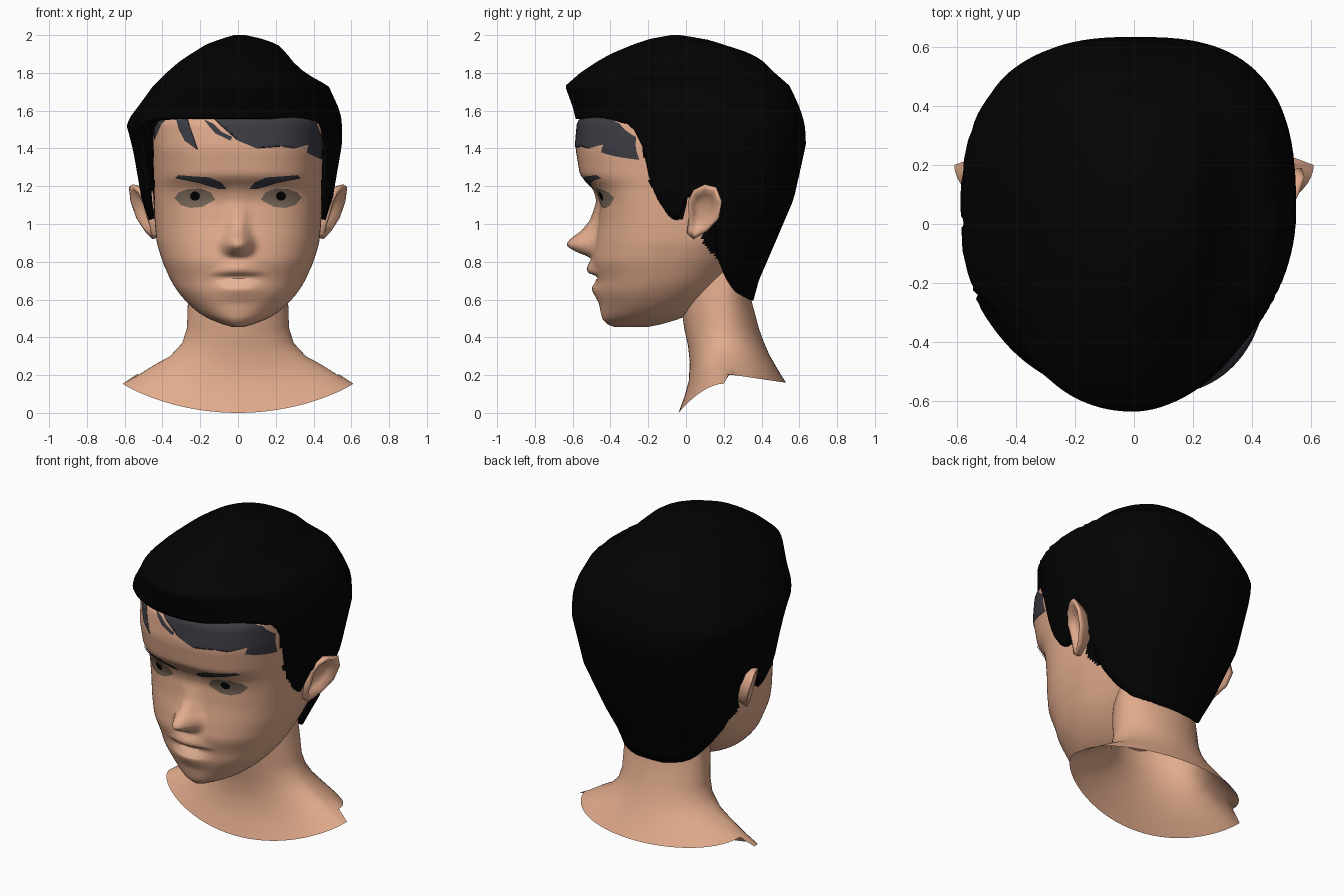
import bpy
import bmesh
from math import sin, cos, pi, copysign
from mathutils import Vector
from mathutils.bvhtree import BVHTree

cube = bpy.data.objects.get("Cube")
if cube:
    bpy.data.objects.remove(cube)


def material(name, r, g, b):
    m = bpy.data.materials.new(name)
    m.use_nodes = True
    m.diffuse_color = (r, g, b, 1)
    bsdf = m.node_tree.nodes["Principled BSDF"]
    bsdf.inputs["Base Color"].default_value = (r, g, b, 1)
    bsdf.inputs["Roughness"].default_value = 0.9
    return m


SKIN = material("skin", 0.76, 0.41, 0.265)
HAIR = material("black_hair", 0.0008, 0.0008, 0.0008)
STRAND = material("slate_strands", 0.045, 0.045, 0.058)
BROW = material("dark_brow", 0.038, 0.04, 0.05)
EYE = material("eye_brown", 0.21, 0.15, 0.11)
LOWER_LIP = material("lower_lip_pink", 0.8, 0.46, 0.31)


def at(table, t):
    """Linear lookup in rows sorted by their first value."""
    if t <= table[0][0]:
        return table[0][1:]
    for p, q in zip(table, table[1:]):
        if t <= q[0]:
            k = (t - p[0]) / (q[0] - p[0])
            return [u + (v - u) * k for u, v in zip(p[1:], q[1:])]
    return table[-1][1:]


def soft(table, t, reach):
    """Lookup averaged over nearby heights, to round the corners."""
    samples = [at(table, t + reach * k / 3) for k in range(-3, 4)]
    return [sum(col) / len(samples) for col in zip(*samples)]


def oval(a, xl, xr, yf, yb, n=2.0):
    """Point on a lopsided superellipse; angle 0 is the front."""
    s, c = sin(a), -cos(a)
    s = copysign(abs(s) ** (2 / n), s)
    c = copysign(abs(c) ** (2 / n), c)
    return s * (xr if s > 0 else xl), (yf + yb) / 2 + c * (yb - yf) / 2


def finish(name, bm, *mats):
    mesh = bpy.data.meshes.new(name)
    bm.to_mesh(mesh)
    bm.free()
    for m in mats:
        mesh.materials.append(m)
    mesh.shade_smooth()
    obj = bpy.data.objects.new(name, mesh)
    bpy.context.collection.objects.link(obj)
    return obj


def loft(rows, cap_start=False, cap_end=False):
    bm = bmesh.new()
    grid = [[bm.verts.new(p) for p in row] for row in rows]
    n = len(grid[0])
    for r, q in zip(grid, grid[1:]):
        for i in range(n):
            j = (i + 1) % n
            bm.faces.new((r[i], r[j], q[j], q[i]))
    if cap_start:
        bm.faces.new(grid[0])
    if cap_end:
        bm.faces.new(grid[-1])
    bmesh.ops.recalc_face_normals(bm, faces=bm.faces)
    return bm


def angles(n):
    return [2 * pi * i / n for i in range(n)]


# Head: height, half width, front, back, squareness
HEAD = [(0.455, 0.03, -0.38, -0.2, 2), (0.47, 0.09, -0.43, -0.12, 2), (0.5, 0.165, -0.445, -0.02, 2),
        (0.55, 0.235, -0.455, 0.07, 2), (0.6, 0.285, -0.465, 0.13, 2.1), (0.65, 0.325, -0.475, 0.18, 2.2),
        (0.7, 0.355, -0.475, 0.23, 2.2), (0.8, 0.4, -0.5, 0.31, 2.3), (0.9, 0.43, -0.485, 0.38, 2.4),
        (1.0, 0.44, -0.465, 0.42, 2.6), (1.12, 0.447, -0.455, 0.47, 2.9), (1.19, 0.45, -0.485, 0.5, 2.8),
        (1.25, 0.452, -0.56, 0.52, 2.6), (1.4, 0.458, -0.585, 0.53, 2.7), (1.55, 0.46, -0.572, 0.52, 2.6),
        (1.61, 0.4, -0.48, 0.48, 2.2), (1.75, 0.25, -0.35, 0.3, 2)]
# Bumps: height, depth, half width
NOSE = [(0.82, 0, 0.08), (0.85, 0.085, 0.105), (0.885, 0.15, 0.115), (0.92, 0.135, 0.11),
        (0.96, 0.085, 0.085), (1.02, 0.045, 0.075), (1.12, 0.018, 0.07), (1.24, 0, 0.06)]
MOUTH = [(0.58, 0, 0.18), (0.655, 0.026, 0.18), (0.715, -0.012, 0.18), (0.722, -0.015, 0.18),
         (0.742, 0.035, 0.18), (0.765, 0.035, 0.15), (0.82, 0, 0.1)]
# Hairline: depth, height
LINE = [(-0.42, 1.56), (-0.3, 1.53), (-0.24, 1.46), (-0.21, 1.33), (-0.19, 1.22), (-0.15, 1.13),
        (-0.08, 1.03), (-0.03, 1.02), (0, 1.14), (0.14, 1.16), (0.17, 0.82), (0.22, 0.7),
        (0.28, 0.63), (0.35, 0.6)]


def head_point(a, z):
    w, yf, yb, square = soft(HEAD, z, min(0.025, z - 0.455))
    x, y = oval(a, w, w, yf, yb, square)
    if cos(a) > 0:
        for depth, half in (soft(NOSE, z, 0.01), at(MOUTH, z)):
            k = max(0, 1 - abs(x) / half)
            y -= depth * k * k * (3 - 2 * k)
    return x, y, z


levels = [0.455 + 1.295 * i / 100 for i in range(101)]
bm = loft([[head_point(a, z) for a in angles(144)] for z in levels], True, True)
for f in bm.faces:
    c = f.calc_center_median()
    under_hair = c.z > at(LINE, c.y)[0] + 0.01
    behind_ear = c.y > 0.09 and c.z > 0.98 - c.y
    f.material_index = int(under_hair or behind_ear)
surface = BVHTree.FromBMesh(bm)
finish("head", bm, SKIN, HAIR)

# Neck flaring into shoulders: half width, front, back, then heights at front, side, back
NECK = [(0.23, -0.02, 0.32, 0.85, 0.85, 0.85), (0.265, -0.03, 0.345, 0.6, 0.6, 0.6),
        (0.27, -0.01, 0.385, 0.45, 0.45, 0.45), (0.295, 0.01, 0.41, 0.36, 0.37, 0.38),
        (0.36, 0.02, 0.44, 0.27, 0.3, 0.31), (0.45, 0.015, 0.48, 0.17, 0.25, 0.24),
        (0.53, -0.01, 0.51, 0.08, 0.2, 0.19), (0.61, -0.04, 0.53, 0.0, 0.155, 0.16)]
MIDDLE = 0.2
rows = []
for i, (w, yf, yb, zf, zs, zb) in enumerate(NECK):
    row = []
    for a in angles(72):
        c = cos(a)
        x = w * sin(a)
        y = MIDDLE - c * (MIDDLE - yf if c > 0 else yb - MIDDLE)
        z = zs + ((zf if c > 0 else zb) - zs) * abs(c) ** 1.8
        if i == len(NECK) - 1 and c < -0.05:  # stepped rear edge
            x *= 0.88
            z += 0.055 * (1 - abs(c))
        row.append((x, y, z))
    rows.append(row)
finish("neck_and_shoulders", loft(rows), SKIN)

# Hair: height, right width, left width, front, back
CROWN = [(0.55, 0.28, 0.28, -0.4, 0.345), (0.7, 0.34, 0.34, -0.45, 0.385),
         (0.85, 0.415, 0.415, -0.5, 0.45), (1.13, 0.51, 0.5, -0.52, 0.57),
         (1.42, 0.56, 0.55, -0.55, 0.635), (1.52, 0.59, 0.55, -0.575, 0.63),
         (1.56, 0.575, 0.548, -0.585, 0.62), (1.62, 0.53, 0.53, -0.6, 0.6),
         (1.73, 0.45, 0.48, -0.64, 0.55), (1.8, 0.38, 0.355, -0.56, 0.47),
         (1.86, 0.31, 0.29, -0.47, 0.41), (1.9, 0.25, 0.26, -0.4, 0.35),
         (1.95, 0.17, 0.21, -0.28, 0.2), (1.98, 0.09, 0.13, -0.19, 0.1),
         (2.0, 0.02, 0.04, -0.08, -0.03)]


def hair_point(a, z):
    back, left = cos(a) < 0, sin(a) > 0
    fullness = (2.8 if left else 2.6) if back else (1.85 if left else 2.2)
    return (*oval(a, *at(CROWN, z), fullness), z)


columns = []
for a in angles(112):
    low = 2.0
    while low > at(LINE, hair_point(a, low)[1])[0]:
        low -= 0.005
    columns.append([hair_point(a, 2 - (2 - low) * (t / 36) ** 1.4) for t in range(37)])
hair = finish("hair", loft(list(zip(*columns)), cap_start=True), HAIR)
shell = hair.modifiers.new("thickness", "SOLIDIFY")
shell.thickness = 0.035
shell.offset = -1

# Ears: rim outline as depth and height, then nested scaled rings
RIM = [(0.01, 1.12), (0.04, 1.18), (0.1, 1.21), (0.16, 1.195), (0.19, 1.12), (0.175, 1.03),
       (0.11, 0.96), (0.04, 0.92), (0.005, 0.95), (0.015, 1.04)]
for side, label in ((1, "left_ear"), (-1, "right_ear")):
    rows = []
    for size, shift in ((0.7, -0.12), (0.97, -0.02), (1, 0), (0.8, 0.002), (0.62, -0.03), (0.3, -0.045)):
        row = []
        for y, z in RIM:
            y, z = 0.09 + (y - 0.09) * size, 1.07 + (z - 1.07) * size
            row.append((side * (0.44 + 0.4 * y + 0.28 * (z - 0.93) + shift), y, z))
        rows.append(row)
    finish(label, loft(rows, True, True), SKIN)


def plate(name, outline, mat, lift=0.005):
    """Thin painted patch wrapped onto the front of the head."""
    bm = bmesh.new()
    bm.faces.new([bm.verts.new((x, 0, z)) for x, z in outline])
    for _ in range(6):
        bmesh.ops.triangulate(bm, faces=bm.faces)
        long = [e for e in bm.edges if e.calc_length() > 0.02]
        if not long:
            break
        bmesh.ops.subdivide_edges(bm, edges=long, cuts=1)
    bmesh.ops.triangulate(bm, faces=bm.faces)
    for v in bm.verts:
        hit, normal, *_ = surface.ray_cast(Vector((v.co.x, -2, v.co.z)), Vector((0, 1, 0)))
        if hit is None:
            hit, normal, *_ = surface.find_nearest(Vector((v.co.x, -0.2, v.co.z)))
        v.co = hit + normal * lift
    bm.normal_update()
    if sum(f.normal.y for f in bm.faces) > 0:
        bmesh.ops.reverse_faces(bm, faces=bm.faces)
    finish(name, bm, mat)


# Eyes and brows, mirrored
EYE_SHAPE = [(0.12, 1.13), (0.145, 1.17), (0.2, 1.19), (0.26, 1.187), (0.31, 1.17), (0.335, 1.14),
             (0.3, 1.1), (0.25, 1.085), (0.19, 1.09)]
BROW_SHAPE = [(0.06, 1.19), (0.09, 1.225), (0.15, 1.25), (0.31, 1.26), (0.33, 1.245), (0.2, 1.22), (0.1, 1.188)]
for side, label in ((1, "left"), (-1, "right")):
    pupil = [(0.225 + 0.026 * cos(a), 1.15 + 0.026 * sin(a)) for a in angles(10)]
    for part, shape, mat, lift in (("eye", EYE_SHAPE, EYE, 0.004), ("brow", BROW_SHAPE, BROW, 0.006),
                                   ("pupil", pupil, HAIR, 0.008)):
        plate(f"{label}_{part}", [(side * x, z) for x, z in shape], mat, lift)

# Lower lip
plate("lower_lip", [(-0.13, 0.696), (-0.04, 0.714), (0.04, 0.714), (0.13, 0.696), (0.07, 0.658), (-0.07, 0.658)],
      LOWER_LIP, 0.003)

# Painted fringe strands
STRANDS = [
    [(-0.44, 1.5), (-0.4, 1.57), (-0.35, 1.57), (-0.4, 1.53), (-0.44, 1.44)],
    [(-0.33, 1.57), (-0.27, 1.57), (-0.26, 1.47), (-0.21, 1.39), (-0.28, 1.44), (-0.31, 1.5)],
    [(-0.18, 1.55), (-0.13, 1.53), (-0.09, 1.49), (-0.03, 1.46), (-0.04, 1.44), (-0.12, 1.48)],
    [(-0.14, 1.565), (0.35, 1.565), (0.41, 1.53), (0.44, 1.46), (0.44, 1.34), (0.4, 1.36), (0.36, 1.38),
     (0.37, 1.42), (0.3, 1.4), (0.21, 1.45), (0.23, 1.41), (0.1, 1.46), (0.02, 1.5), (0.1, 1.4),
     (0, 1.44), (-0.05, 1.53)]]
for i, shape in enumerate(STRANDS):
    plate(f"fringe_strand_{i + 1}", shape, STRAND)
